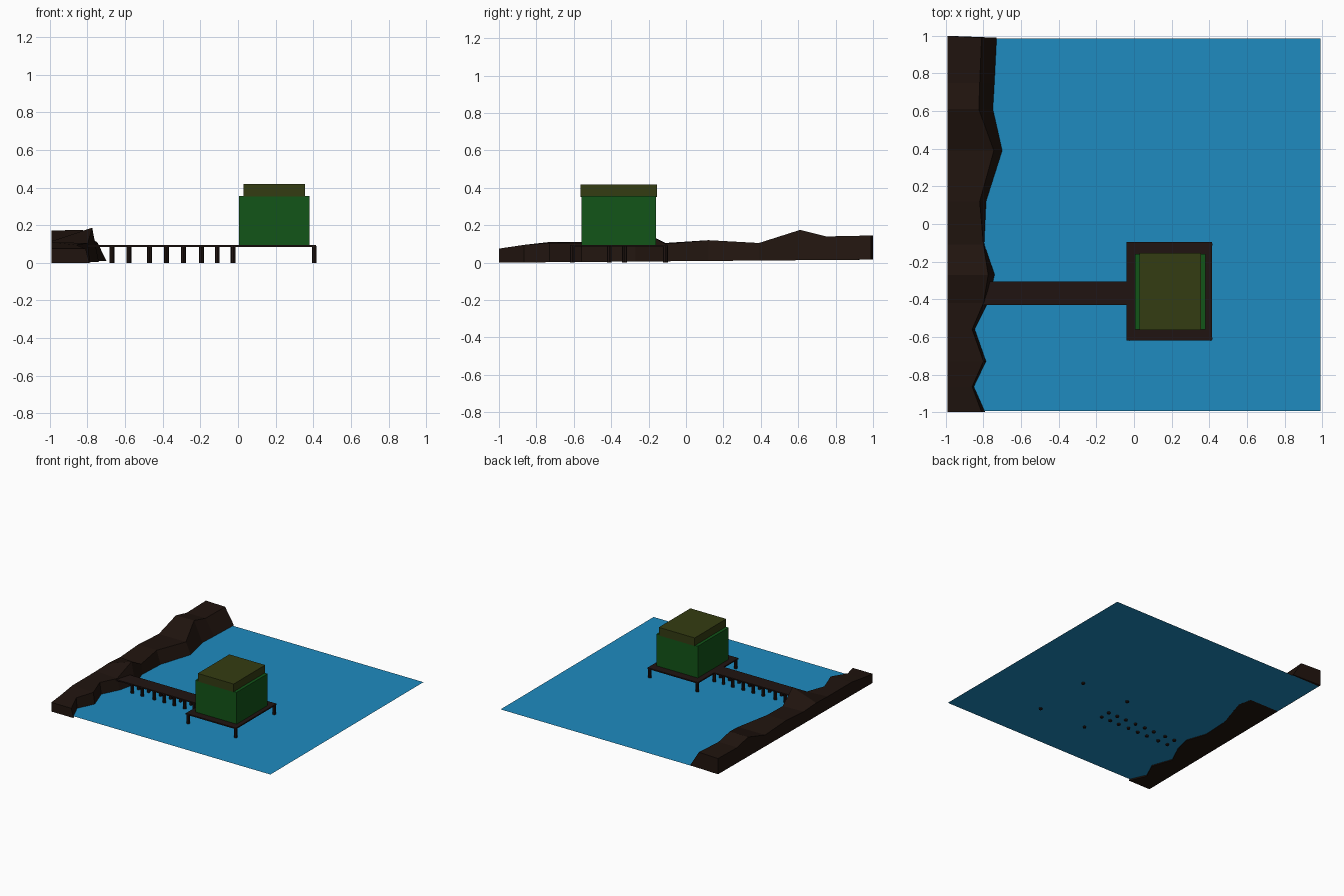
import bpy, bmesh

if "Cube" in bpy.data.objects:
    bpy.data.objects.remove(bpy.data.objects["Cube"])


def material(name, rgb):
    m = bpy.data.materials.new(name)
    m.diffuse_color = (*rgb, 1)
    m.use_nodes = True
    m.node_tree.nodes["Principled BSDF"].inputs["Base Color"].default_value = m.diffuse_color
    return m


WATER = material("water_blue", (0.013, 0.26, 0.53))
WOOD = material("dark_wood", (0.0145, 0.007, 0.0055))
EARTH = material("dark_earth", (0.0145, 0.007, 0.0045))
GREEN = material("wall_green", (0.006, 0.09, 0.009))
OLIVE = material("roof_olive", (0.034, 0.045, 0.006))


def add_object(name, bm, mat):
    bmesh.ops.recalc_face_normals(bm, faces=bm.faces)
    me = bpy.data.meshes.new(name)
    bm.to_mesh(me)
    bm.free()
    me.materials.append(mat)
    ob = bpy.data.objects.new(name, me)
    bpy.context.collection.objects.link(ob)
    return ob


def box(name, x0, x1, y0, y1, z0, z1, mat):
    bm = bmesh.new()
    bmesh.ops.create_cube(bm, size=1)
    for v in bm.verts:
        v.co = (x1 if v.co.x > 0 else x0,
                y1 if v.co.y > 0 else y0,
                z1 if v.co.z > 0 else z0)
    return add_object(name, bm, mat)


def post(name, x, y, top=0.09):
    bm = bmesh.new()
    bmesh.ops.create_cone(bm, cap_ends=True, segments=8,
                          radius1=0.013, radius2=0.013, depth=top)
    bmesh.ops.translate(bm, verts=bm.verts, vec=(x, y, top / 2))
    return add_object(name, bm, WOOD)


# Water surface
bm = bmesh.new()
bm.faces.new([bm.verts.new((x, y, 0.012)) for x, y in
              ((-0.985, -0.995), (0.99, -0.995), (0.99, 0.985), (-0.985, 0.985))])
add_object("water", bm, WATER)

# Shore bank: (y, toe x, crest x, crest z, outer top z) for each cross-section
stations = [
    (-1.0, -0.79, -0.81, 0.075, 0.075),
    (-0.865, -0.85, -0.86, 0.095, 0.09),
    (-0.73, -0.785, -0.80, 0.105, 0.11),
    (-0.56, -0.845, -0.86, 0.105, 0.11),
    (-0.42, -0.775, -0.80, 0.10, 0.11),
    (-0.27, -0.74, -0.775, 0.187, 0.115),
    (-0.11, -0.795, -0.80, 0.10, 0.105),
    (0.12, -0.785, -0.82, 0.12, 0.12),
    (0.39, -0.70, -0.745, 0.105, 0.105),
    (0.61, -0.75, -0.825, 0.175, 0.172),
    (0.75, -0.742, -0.82, 0.14, 0.14),
    (0.99, -0.73, -0.81, 0.145, 0.145),
]
bm = bmesh.new()
rings = []
for y, toe, crest, zc, zo in stations:
    base = 0.008 * (y + 1)
    outer_y = 1.0 if y > 0.9 else y
    rings.append([bm.verts.new(p) for p in (
        (-0.99, outer_y, base), (toe, y, base), (crest, y, zc), (-0.99, outer_y, zo))])
for a, b in zip(rings, rings[1:]):
    for i in range(4):
        j = (i + 1) % 4
        bm.faces.new((a[i], a[j], b[j], b[i]))
bm.faces.new(rings[0])
bm.faces.new(rings[-1])
add_object("shore_bank", bm, EARTH)

# Walkway and its paired posts
box("walkway", -0.84, -0.03, -0.43, -0.305, 0.085, 0.095, WOOD)
for i, x in enumerate((-0.67, -0.58, -0.47, -0.38, -0.29, -0.195, -0.11, -0.028)):
    for y in (-0.41, -0.328):
        post(f"walkway_post_{i}", x, y)

# House platform and corner posts
box("platform", -0.04, 0.415, -0.62, -0.095, 0.085, 0.095, WOOD)
for x in (-0.025, 0.405):
    for y in (-0.608, -0.11):
        post("platform_post", x, y)

# House body and roof block
box("house_walls", 0.005, 0.38, -0.56, -0.16, 0.095, 0.355, GREEN)
box("house_roof", 0.03, 0.355, -0.563, -0.155, 0.352, 0.418, OLIVE)
